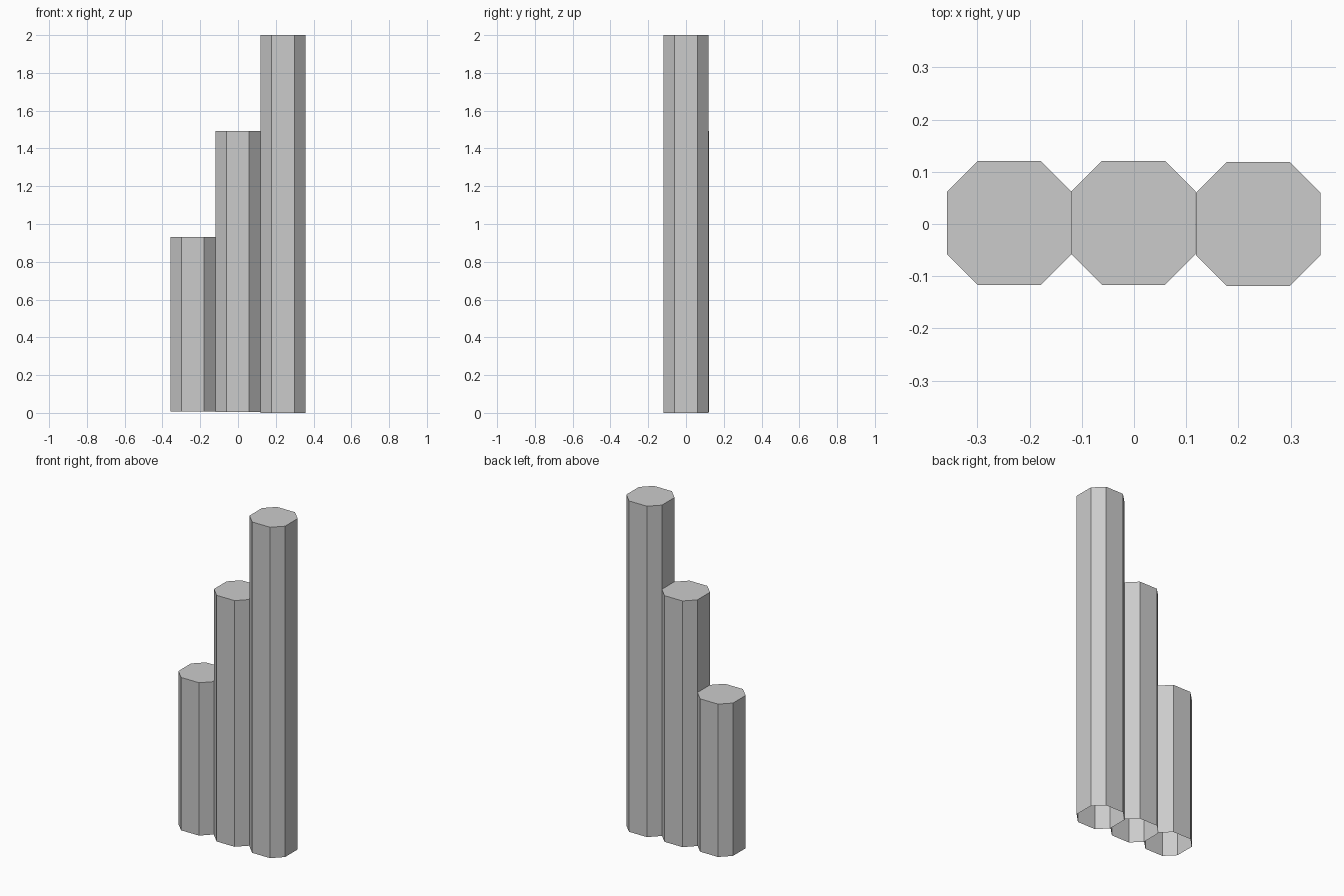
import bpy
import bmesh

if "Cube" in bpy.data.objects:
    bpy.data.objects.remove(bpy.data.objects["Cube"])

HALF, CORNER = 0.119, 0.06   # half width and half length of a flat side


def column(name, cx, cy, z0, z1):
    """Eight-sided column, capped on top and open underneath."""
    a, b = HALF, CORNER
    profile = [(a, -b), (a, b), (b, a), (-b, a), (-a, b), (-a, -b), (-b, -a), (b, -a)]
    bm = bmesh.new()
    low = [bm.verts.new((cx + x, cy + y, z0)) for x, y in profile]
    top = [bm.verts.new((cx + x, cy + y, z1)) for x, y in profile]
    for i in range(8):
        j = (i + 1) % 8
        bm.faces.new((low[i], low[j], top[j], top[i]))
    bm.faces.new(top)
    mesh = bpy.data.meshes.new(name)
    bm.to_mesh(mesh)
    bm.free()
    obj = bpy.data.objects.new(name, mesh)
    bpy.context.collection.objects.link(obj)
    return obj


# Three stepped columns, side by side
column("short_column", -0.239, 0.002, 0.008, 0.932)
column("middle_column", -0.001, 0.002, 0.004, 1.492)
column("tall_column", 0.238, 0.0, 0.0, 2.0)
